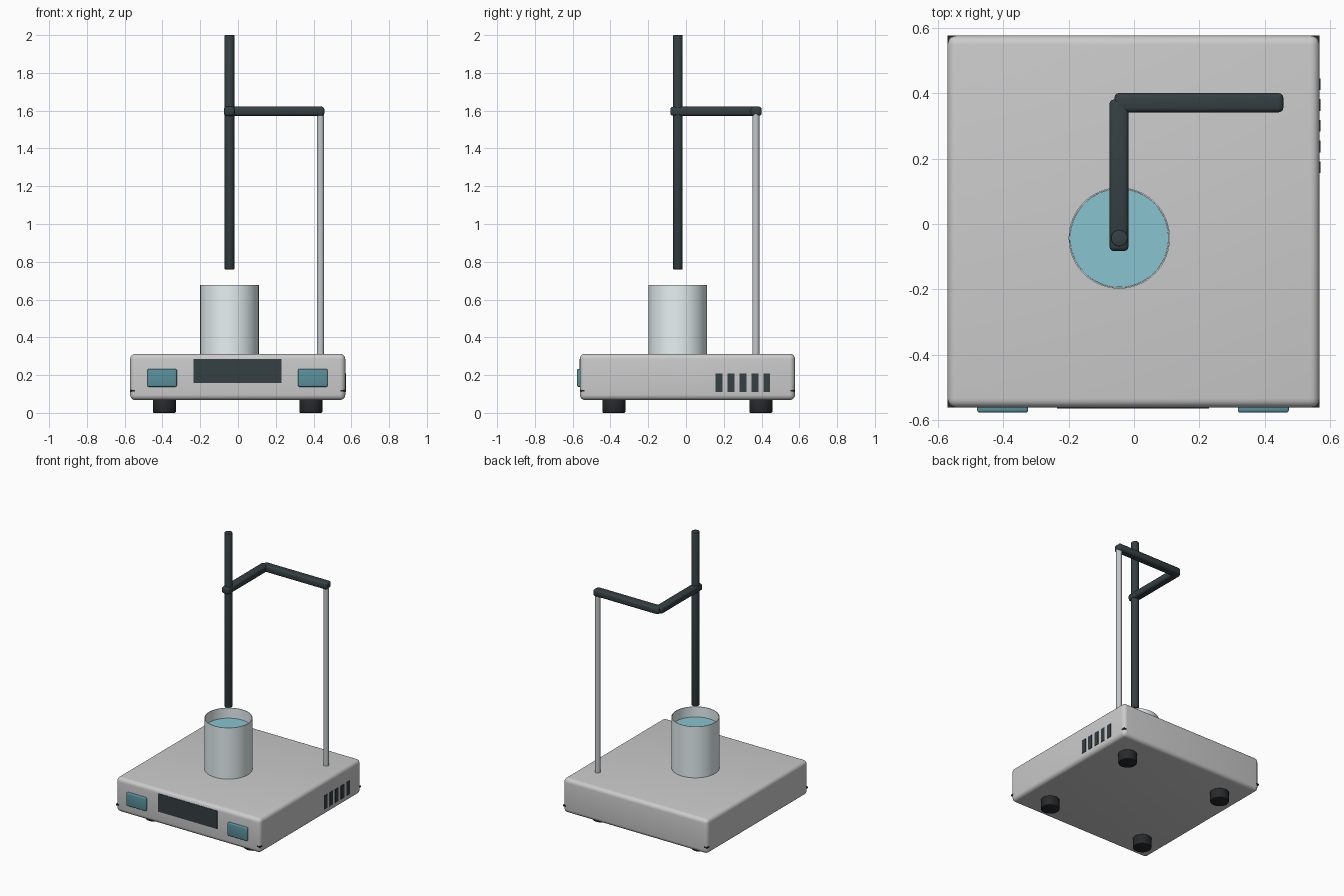
import bpy, bmesh
from mathutils import Matrix, Vector

if "Cube" in bpy.data.objects:
    bpy.data.objects.remove(bpy.data.objects["Cube"])


def material(name, rgb):
    m = bpy.data.materials.new(name)
    m.diffuse_color = (*rgb, 1)
    m.use_nodes = True
    m.node_tree.nodes["Principled BSDF"].inputs["Base Color"].default_value = m.diffuse_color
    return m


DARK = material("dark_plastic", (0.035, 0.05, 0.055))
BLACK = material("black_rubber", (0.02, 0.022, 0.024))
TEAL = material("teal_button", (0.10, 0.28, 0.33))
LIQUID = material("blue_liquid", (0.25, 0.55, 0.63))
GLASS = material("pale_glass", (0.80, 0.88, 0.90))
STEEL = material("steel", (0.55, 0.58, 0.60))


def finish(name, bm, mat, bevel=0.0, segments=3):
    bmesh.ops.recalc_face_normals(bm, faces=bm.faces)
    mesh = bpy.data.meshes.new(name)
    bm.to_mesh(mesh)
    bm.free()
    ob = bpy.data.objects.new(name, mesh)
    bpy.context.collection.objects.link(ob)
    if mat:
        mesh.materials.append(mat)
    bpy.ops.object.select_all(action='DESELECT')
    ob.select_set(True)
    bpy.context.view_layer.objects.active = ob
    if bevel:
        mod = ob.modifiers.new("bevel", 'BEVEL')
        mod.width, mod.segments = bevel, segments
        mod.limit_method = 'ANGLE'
        bpy.ops.object.modifier_apply(modifier=mod.name)
    bpy.ops.object.shade_smooth_by_angle()
    return ob


def box(name, lo, hi, mat=None, bevel=0.0, segments=3):
    lo, hi = Vector(lo), Vector(hi)
    bm = bmesh.new()
    bmesh.ops.create_cube(bm, size=1, matrix=Matrix.Translation((lo + hi) / 2)
                          @ Matrix.Diagonal((*(hi - lo), 1)))
    return finish(name, bm, mat, bevel, segments)


def cylinder(name, x, y, z0, z1, r, mat, bevel=0.0, sides=32):
    bm = bmesh.new()
    bmesh.ops.create_cone(bm, cap_ends=True, segments=sides, radius1=r, radius2=r,
                          depth=z1 - z0,
                          matrix=Matrix.Translation((x, y, (z0 + z1) / 2)))
    return finish(name, bm, mat, bevel, 2)


def lathe(name, x, y, profile, mat, sides=64):
    bm = bmesh.new()
    verts = [bm.verts.new((x + r, y, z)) for r, z in profile]
    edges = [bm.edges.new(p) for p in zip(verts, verts[1:])]
    bmesh.ops.spin(bm, geom=verts + edges, cent=(x, y, 0), axis=(0, 0, 1),
                   angle=6.283185307, steps=sides)
    bmesh.ops.remove_doubles(bm, verts=bm.verts, dist=1e-4)
    return finish(name, bm, mat)


# Housing with a square seam slab peeking out at its rounded corners
X0, X1, Y0, Y1 = -0.571, 0.568, -0.562, 0.577
box("housing", (X0, Y0, 0.068), (X1, Y1, 0.313), None, 0.028, 5)
e = 0.0005
box("housing_seam", (X0 + e, Y0 + e, 0.112), (X1 - e, Y1 - e, 0.121), BLACK)

# Feet
for i, sx in enumerate((-1, 1)):
    for j, sy in enumerate((-1, 1)):
        cylinder(f"foot_{i}_{j}", -0.002 + sx * 0.388, 0.007 + sy * 0.389,
                 0, 0.08, 0.061, BLACK, 0.006)

# Front controls
box("display", (-0.236, Y0 - 0.003, 0.157), (0.23, Y0 + 0.02, 0.286), DARK)
for side, cx in (("left", -0.402), ("right", 0.396)):
    box(f"button_{side}", (cx - 0.078, -0.577, 0.138), (cx + 0.078, Y0 + 0.01, 0.232),
        TEAL, 0.007)

# Side vent slots
for i in range(5):
    y = 0.174 + i * 0.0635
    box(f"vent_{i}", (X1 - 0.02, y - 0.018, 0.111), (X1 + 0.003, y + 0.018, 0.208), DARK)

# Support rod and two-part arm
cylinder("support_rod", 0.437, 0.37, 0.30, 1.60, 0.019, STEEL)
box("cross_arm", (-0.06, 0.342, 1.573), (0.457, 0.401, 1.621), DARK, 0.014)
box("probe_arm", (-0.075, -0.083, 1.573), (-0.017, 0.381, 1.621), DARK, 0.014)

# Probe above the beaker
CX, CY = -0.045, -0.043
cylinder("probe", CX, CY, 0.76, 2.0, 0.0255, DARK, 0.003)

# Beaker and its contents
lathe("beaker", CX, CY, [(0, 0.311), (0.155, 0.311), (0.155, 0.678), (0.151, 0.678),
                         (0.151, 0.322), (0, 0.322)], GLASS)
cylinder("liquid", CX, CY, 0.32, 0.605, 0.1505, LIQUID, 0, 64)
